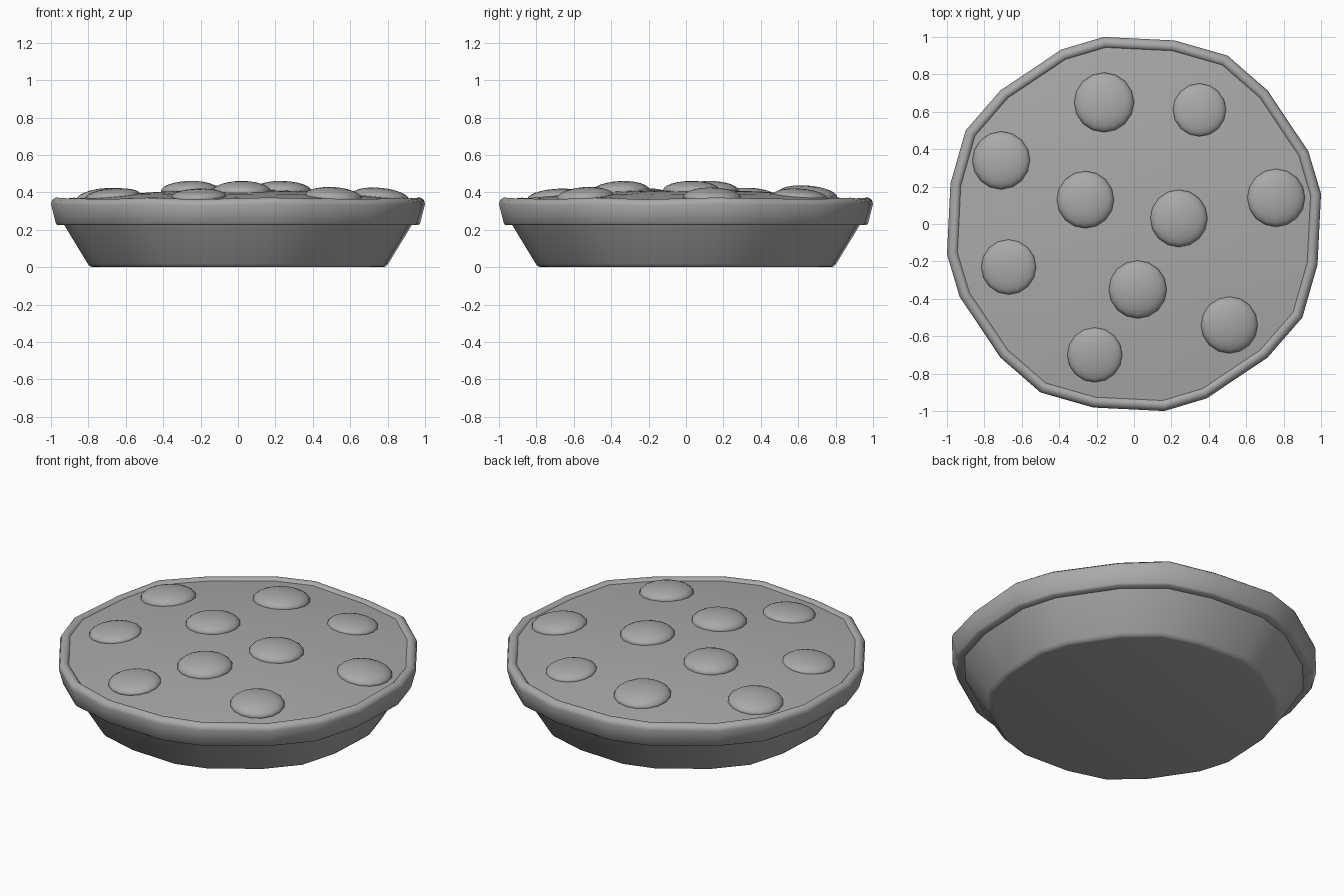
import bpy
import bmesh
from math import cos, sin, radians, hypot
from mathutils import Matrix, Vector

old = bpy.data.objects.get("Cube")
if old:
    bpy.data.objects.remove(old, do_unlink=True)

grey = bpy.data.materials.new("plain grey")
grey.use_nodes = True
colour = (0.4, 0.4, 0.4, 1)
grey.diffuse_color = colour
grey.node_tree.nodes["Principled BSDF"].inputs["Base Color"].default_value = colour

# Uneven twenty-sided outline: five (angle, radius, lift) corners per quarter
QUARTER = [(-29, 1.03, 0.004), (-12.5, 1.005, -0.006), (9.2, 1.013, 0.005),
           (22.6, 1.01, 0), (45, 1.01, -0.005)]
OUTLINE = [(radians(a + 90 * q), r, lift)
           for q in range(4) for a, r, lift in QUARTER]


def finish(name, bm, angle):
    mesh = bpy.data.meshes.new(name)
    bmesh.ops.recalc_face_normals(bm, faces=bm.faces)
    bm.to_mesh(mesh)
    bm.free()
    obj = bpy.data.objects.new(name, mesh)
    bpy.context.collection.objects.link(obj)
    mesh.materials.append(grey)
    bpy.ops.object.select_all(action='DESELECT')
    obj.select_set(True)
    bpy.context.view_layer.objects.active = obj
    bpy.ops.object.shade_smooth_by_angle(angle=radians(angle))
    return obj


def loft(name, profile, closed=False, cap_first=False, tip=None, angle=35):
    """Sweep a (scale, height) profile around the outline."""
    bm = bmesh.new()
    rings = []
    for s, z in profile:
        wave = min(1, max(0, (z - 0.25) / 0.1)) * s ** 4
        rings.append([bm.verts.new((s * r * cos(a), s * r * sin(a), z + lift * wave))
                      for a, r, lift in OUTLINE])
    pairs = list(zip(rings, rings[1:]))
    if closed:
        pairs.append((rings[-1], rings[0]))
    n = len(OUTLINE)
    for low, high in pairs:
        for i in range(n):
            j = (i + 1) % n
            bm.faces.new((low[i], low[j], high[j], high[i]))
    if cap_first:
        bm.faces.new(rings[0])
    if tip is not None:
        top = bm.verts.new((0, 0, tip))
        for i in range(n):
            bm.faces.new((rings[-1][i], rings[-1][(i + 1) % n], top))
    return finish(name, bm, angle)


def dome(r):
    return 0.415 - 0.068 * r * r


# Sloping dish with a softened bottom edge
loft("dish", [(0.775, 0), (0.79, 0.004), (0.803, 0.018), (0.935, 0.235)],
     cap_first=True, angle=50)

# Thick crust rim with a rounded lip
loft("crust_rim", [(0.92, 0.225), (0.965, 0.225), (0.974, 0.234), (1, 0.335),
                   (0.994, 0.354), (0.975, 0.368), (0.957, 0.366),
                   (0.944, 0.355), (0.937, 0.335)], closed=True, angle=50)

# Gently domed filling
loft("filling", [(s, dome(s)) for s in (0.945, 0.8, 0.6, 0.4, 0.2)], tip=dome(0))

# Flattened berries resting on the filling: x, y, radius, height
BERRIES = [(-0.16, 0.65, 0.16, 0.052), (0.35, 0.61, 0.142, 0.038),
           (-0.71, 0.34, 0.155, 0.05), (-0.26, 0.13, 0.153, 0.052),
           (0.24, 0.03, 0.153, 0.05), (0.76, 0.14, 0.155, 0.05),
           (-0.67, -0.23, 0.147, 0.04), (0.02, -0.35, 0.155, 0.054),
           (0.51, -0.54, 0.152, 0.05), (-0.21, -0.7, 0.147, 0.04)]
for k, (x, y, radius, height) in enumerate(BERRIES):
    slope = Vector((0.12 * x, 0.12 * y, 1))
    tilt = Vector((0, 0, 1)).rotation_difference(slope).to_matrix().to_4x4()
    place = (Matrix.Translation((x, y, dome(hypot(x, y)))) @ tilt
             @ Matrix.Diagonal((radius, radius, height, 1)))
    bm = bmesh.new()
    bmesh.ops.create_uvsphere(bm, u_segments=16, v_segments=12, radius=1, matrix=place)
    finish(f"berry_{k + 1}", bm, 80)
